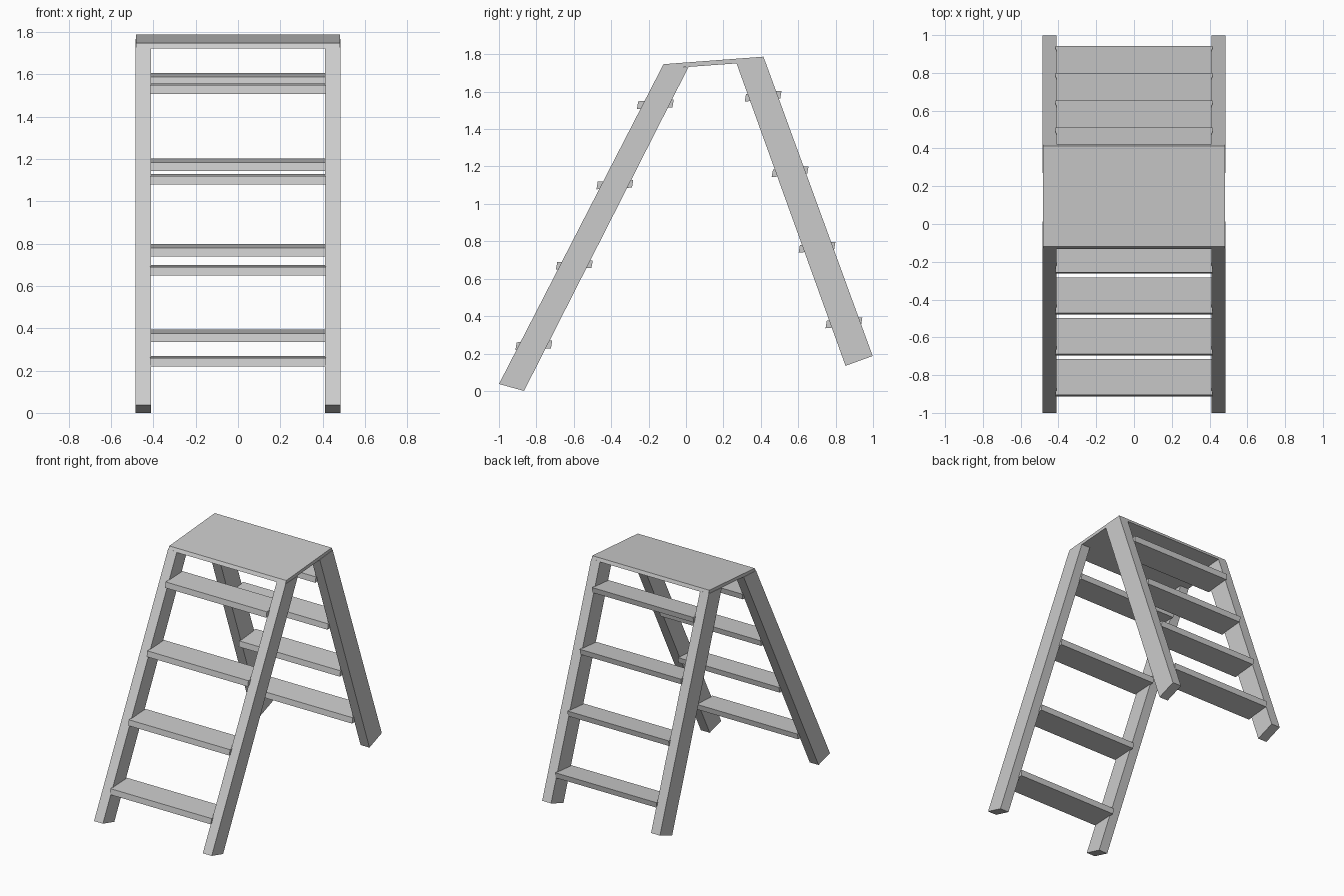
import bpy

if "Cube" in bpy.data.objects:
    bpy.data.objects.remove(bpy.data.objects["Cube"])


def extrude_x(name, profile, x0, x1):
    """Solid from a (y, z) profile extruded along x."""
    n = len(profile)
    verts = [(x, y, z) for x in (x0, x1) for y, z in profile]
    faces = [tuple(range(n))[::-1], tuple(range(n, 2 * n))]
    faces += [(i, (i + 1) % n, n + (i + 1) % n, n + i) for i in range(n)]
    mesh = bpy.data.meshes.new(name)
    mesh.from_pydata(verts, [], faces)
    obj = bpy.data.objects.new(name, mesh)
    bpy.context.collection.objects.link(obj)
    return obj


# Profiles run anticlockwise as seen from +x
FRONT_LEG = [(-1.0, 0.037), (-0.866, 0.0), (0.013, 1.731), (-0.131, 1.726)]
REAR_LEG = [(0.853, 0.134), (0.998, 0.187), (0.422, 1.766), (0.27, 1.752)]
PLATFORM = [(-0.133, 1.722), (0.423, 1.762), (0.414, 1.787), (-0.12, 1.747)]

# Legs, one mirrored pair per side of the ladder
for name, profile in (("front_leg", FRONT_LEG), ("rear_leg", REAR_LEG)):
    leg = extrude_x(name, profile, 0.411, 0.484)
    mirror = leg.modifiers.new("mirror", "MIRROR")
    mirror.use_axis = (True, False, False)

# Top platform
extrude_x("top_platform", PLATFORM, -0.481, 0.481)


def steps(name, y, z, dy, dz, rise):
    """Four evenly spaced treads; y, z is the top front edge of the lowest."""
    for i in range(4):
        a, b = y + i * dy, z + i * dz
        profile = [(a - 0.007, b - 0.041), (a + 0.183, b - 0.041 + rise),
                   (a + 0.19, b + rise), (a, b)]
        extrude_x(f"{name}_{i + 1}", profile, -0.416, 0.416)


# Treads
steps("front_step", -0.905, 0.26, 0.2165, 0.4295, 0.009)
steps("rear_step", 0.753, 0.376, -0.144, 0.404, 0.017)
